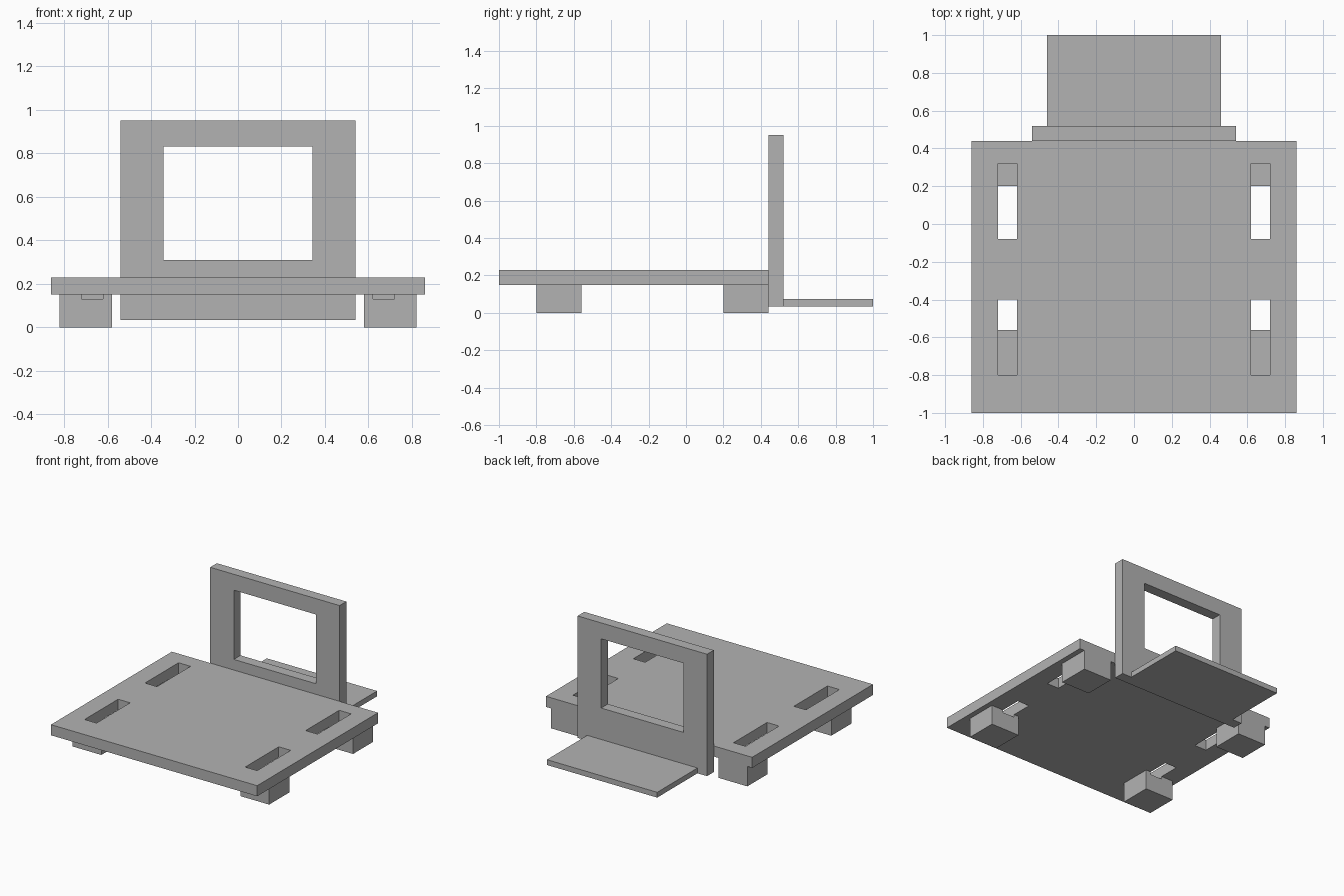
import bpy
import bmesh
from mathutils import Vector

cube = bpy.data.objects.get("Cube")
if cube:
    bpy.data.objects.remove(cube, do_unlink=True)

grey = bpy.data.materials.new("plain grey")
grey.use_nodes = True
colour = (0.45, 0.45, 0.45, 1)
grey.diffuse_color = colour
grey.node_tree.nodes["Principled BSDF"].inputs["Base Color"].default_value = colour


def box(name, x, y, z):
    """Box spanning the given (low, high) ranges."""
    lo, hi = (Vector(c) for c in zip(x, y, z))
    bm = bmesh.new()
    bmesh.ops.create_cube(bm, size=1)
    bmesh.ops.scale(bm, vec=hi - lo, verts=bm.verts)
    bmesh.ops.translate(bm, vec=(lo + hi) / 2, verts=bm.verts)
    mesh = bpy.data.meshes.new(name)
    bm.to_mesh(mesh)
    bm.free()
    mesh.materials.append(grey)
    obj = bpy.data.objects.new(name, mesh)
    bpy.context.collection.objects.link(obj)
    return obj


def cut(target, x, y, z):
    """Cut a box-shaped opening and discard the cutter."""
    cutter = box("cutter", x, y, z)
    cutter.hide_render = True
    mod = target.modifiers.new("opening", 'BOOLEAN')
    mod.operation = 'DIFFERENCE'
    mod.solver = 'EXACT'
    mod.object = cutter
    bpy.context.view_layer.objects.active = target
    bpy.ops.object.modifier_apply(modifier=mod.name)
    bpy.data.objects.remove(cutter, do_unlink=True)


def side_range(side, low, high):
    return tuple(sorted((side * low, side * high)))


# Deck, upright frame and rear shelf
deck = box("deck", (-0.86, 0.86), (-1, 0.44), (0.15, 0.23))
frame = box("upright_frame", (-0.54, 0.54), (0.44, 0.52), (0.033, 0.952))
cut(frame, (-0.343, 0.343), (0.3, 0.6), (0.31, 0.832))
box("rear_shelf", (-0.46, 0.46), (0.52, 1), (0.033, 0.073))

# Feet with shallow grooves that continue the deck slots
for side, side_name in ((1, "left"), (-1, "right")):
    slot_x = side_range(side, 0.62, 0.72)
    foot_x = side_range(side, 0.58, 0.82)
    for end, slot_y, foot_y, groove_y in (
            ("front", (-0.8, -0.4), (-0.8, -0.56), (-0.9, -0.5)),
            ("back", (-0.08, 0.32), (0.2, 0.44), (0.1, 0.32))):
        cut(deck, slot_x, slot_y, (0.1, 0.3))
        foot = box(f"{end}_{side_name}_foot", foot_x, foot_y, (0, 0.15))
        cut(foot, slot_x, groove_y, (0.13, 0.2))
